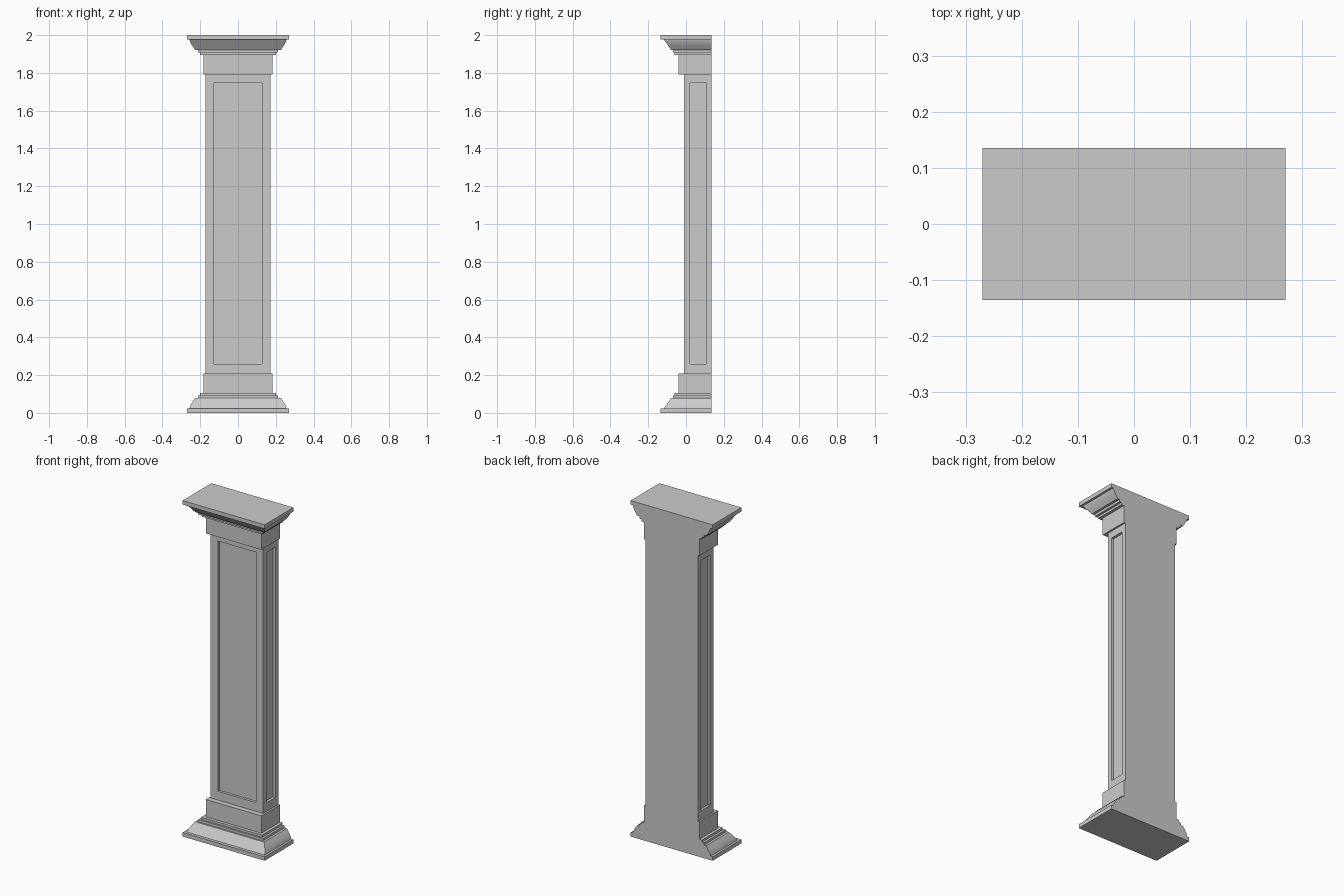
import bpy, bmesh, math

if "Cube" in bpy.data.objects:
    bpy.data.objects.remove(bpy.data.objects["Cube"])

BACK = 0.135  # flat wall side


def make_object(name, bm):
    bmesh.ops.recalc_face_normals(bm, faces=bm.faces)
    mesh = bpy.data.meshes.new(name)
    bm.to_mesh(mesh)
    bm.free()
    obj = bpy.data.objects.new(name, mesh)
    bpy.context.collection.objects.link(obj)
    return obj


def loft(name, levels, flip=False):
    """Stack half-column rectangles given as (z, half width, depth)."""
    bm = bmesh.new()
    rings = []
    for z, w, d in levels:
        z = 2 - z if flip else z
        corners = [(-w, BACK), (-w, BACK - d), (w, BACK - d), (w, BACK)]
        rings.append([bm.verts.new((x, y, z)) for x, y in corners])
    for a, b in zip(rings, rings[1:]):
        for i in range(4):
            j = (i + 1) % 4
            bm.faces.new((a[i], a[j], b[j], b[i]))
    bm.faces.new(rings[0])
    bm.faces.new(rings[-1])
    return make_object(name, bm)


# Moulding profile: slab, sloped front with rounded sides, two fillets, block
levels = [(0, .27, .27), (.024, .27, .27)]
STEPS = 8
for i in range(STEPS + 1):
    t = i / STEPS
    a = t * math.pi / 2
    levels.append((.024 + .054 * t,
                   .257 - .030 * (0.5 * t + 0.5 * (1 - math.cos(a))),
                   .252 - .038 * t))
levels += [(.078, .213, .205), (.092, .213, .205),
           (.092, .20, .195), (.105, .20, .195),
           (.105, .183, .176), (.208, .183, .176)]

loft("base", levels)
loft("capital", levels, flip=True)

# Shaft with recessed panels on the front and both sides
W, D, Z0, Z1 = .173, .145, .208, 1.792
PANEL_Z0, PANEL_Z1, RECESS = .26, 1.75, .015
bm = bmesh.new()
bmesh.ops.create_cube(bm, size=1)
for v in bm.verts:
    v.co = (v.co.x * 2 * W, BACK - D / 2 + v.co.y * D,
            Z0 if v.co.z < 0 else Z1)
bm.normal_update()
panels = [f for f in bm.faces if f.normal.y < -.5 or abs(f.normal.x) > .5]
for face in panels:
    normal = face.normal.copy()
    border = .047 if normal.y < -.5 else .03
    bmesh.ops.inset_individual(bm, faces=[face], thickness=border,
                               use_even_offset=True)
    for v in face.verts:
        v.co.z = PANEL_Z0 if v.co.z < 1 else PANEL_Z1
    sunk = bmesh.ops.extrude_discrete_faces(bm, faces=[face])["faces"][0]
    bmesh.ops.translate(bm, verts=sunk.verts[:], vec=-normal * RECESS)
make_object("shaft", bm)
